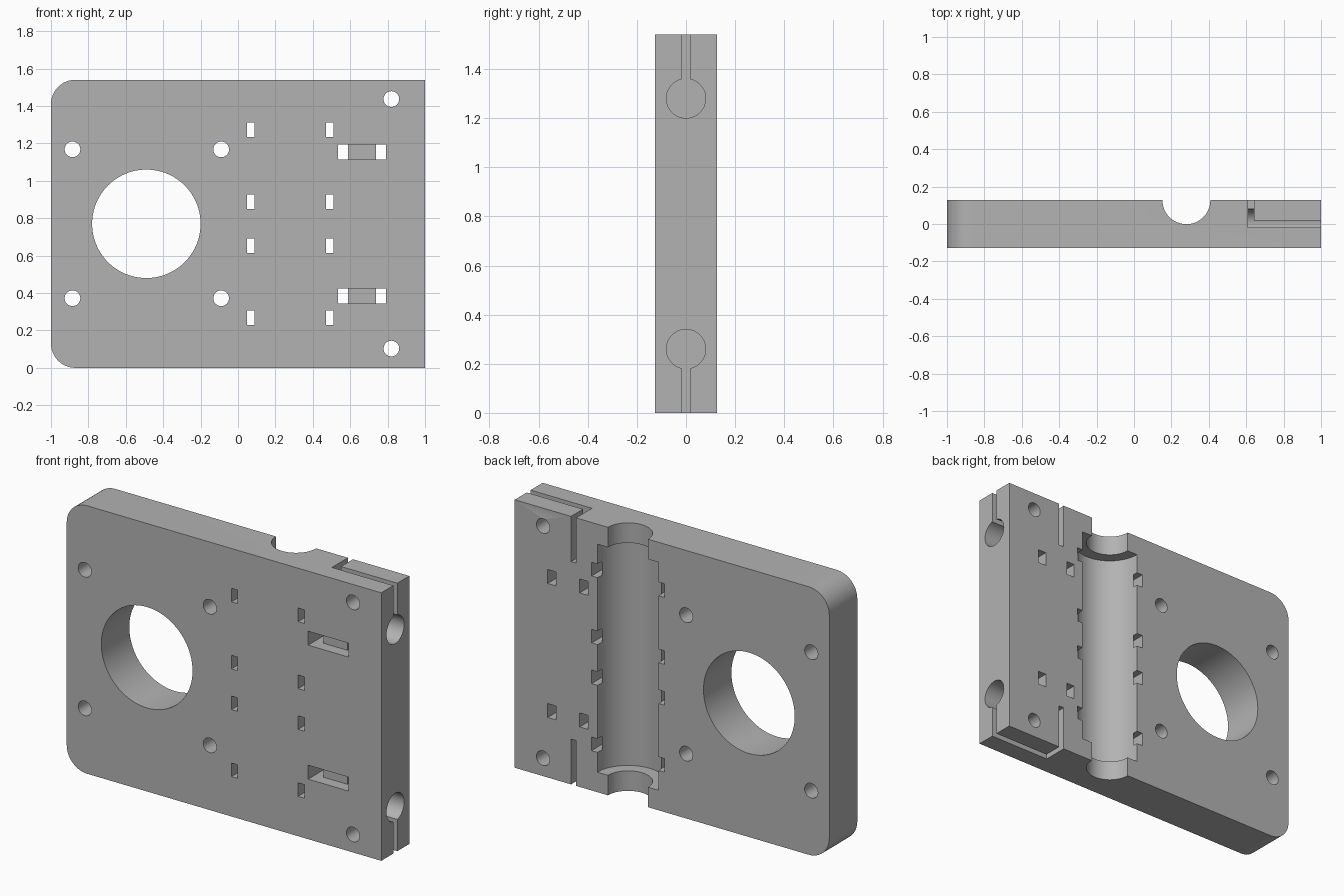
import bpy, bmesh, math
from mathutils import Matrix

if "Cube" in bpy.data.objects:
    bpy.data.objects.remove(bpy.data.objects["Cube"])

D = 0.127          # half thickness
H = 1.54           # height
MID = H / 2

grey = bpy.data.materials.new("neutral grey")
grey.use_nodes = True
grey.diffuse_color = (0.45, 0.45, 0.45, 1)
grey.node_tree.nodes["Principled BSDF"].inputs["Base Color"].default_value = (0.45, 0.45, 0.45, 1)


def finish(bm, name):
    bmesh.ops.recalc_face_normals(bm, faces=bm.faces)
    mesh = bpy.data.meshes.new(name)
    bm.to_mesh(mesh)
    bm.free()
    mesh.materials.append(grey)
    ob = bpy.data.objects.new(name, mesh)
    bpy.context.collection.objects.link(ob)
    return ob


def box(x0, x1, y0, y1, z0, z1, name="box_cutter"):
    bm = bmesh.new()
    bmesh.ops.create_cube(bm, size=1)
    bmesh.ops.scale(bm, vec=(x1 - x0, y1 - y0, z1 - z0), verts=bm.verts)
    bmesh.ops.translate(bm, vec=((x0 + x1) / 2, (y0 + y1) / 2, (z0 + z1) / 2), verts=bm.verts)
    return finish(bm, name)


def rod(centre, r, length, axis, segs=48):
    bm = bmesh.new()
    bmesh.ops.create_cone(bm, cap_ends=True, segments=segs, radius1=r, radius2=r, depth=length)
    turn = {"x": Matrix.Rotation(math.pi / 2, 4, "Y"),
            "y": Matrix.Rotation(math.pi / 2, 4, "X"), "z": Matrix.Identity(4)}[axis]
    bmesh.ops.transform(bm, matrix=Matrix.Translation(centre) @ turn, verts=bm.verts)
    return finish(bm, "round_cutter")


# Plate with two rounded corners on its right side
plate = box(-1, 1, -D, D, 0, H, "mounting_plate")
bm = bmesh.new()
bm.from_mesh(plate.data)
corners = [e for e in bm.edges if all(v.co.x < 0 for v in e.verts)
           and abs(e.verts[0].co.y - e.verts[1].co.y) > 0.1]
bmesh.ops.bevel(bm, geom=corners, offset=0.13, segments=12, profile=0.5, affect="EDGES")
bm.to_mesh(plate.data)
bm.free()

cutters = []

# Large opening and its four screw holes
cutters.append(rod((-0.49, 0, MID), 0.29, 1, "y", 96))
for x, dz in ((-0.885, 0.398), (-0.09, 0.398), (0.82, 0.667)):
    for s in (-1, 1):
        cutters.append(rod((x, 0, MID + s * dz), 0.042, 1, "y", 32))

# Bearing channel in the back, wider between the ends
cutters.append(rod((0.28, D, MID), 0.128, 2, "z", 64))
cutters.append(rod((0.28, D, MID), 0.195, 1.31, "z", 64))

# Small tie slots beside the channel
for x in (0.067, 0.491):
    for dz in (0.117, 0.502):
        for s in (-1, 1):
            z = MID + s * dz
            cutters.append(box(x - 0.02, x + 0.02, -1, 1, z - 0.039, z + 0.039))

for s in (-1, 1):
    # Clamp tie windows joined by a recess in the front
    z = MID + s * 0.385
    for x in (0.535, 0.738):
        cutters.append(box(x, x + 0.052, -1, 1, z - 0.04, z + 0.04))
    cutters.append(box(0.56, 0.76, -1, -D + 0.065, z - 0.04, z + 0.04))
    # Rod socket with its clamp slits
    z = MID + s * 0.51
    lo, hi = sorted((z, MID + s))
    cutters.append(rod((1.11, 0, z), 0.08, 1, "x"))
    cutters.append(box(0.61, 1.2, -0.018, 0.018, lo, hi))
    cutters.append(box(0.61, 0.642, -0.018, 1, lo, hi))

# Cut everything out of the plate
bpy.ops.object.select_all(action="DESELECT")
bpy.context.view_layer.objects.active = plate
plate.select_set(True)
for c in cutters:
    c.hide_render = True
    mod = plate.modifiers.new("cut", "BOOLEAN")
    mod.operation = "DIFFERENCE"
    mod.solver = "EXACT"
    mod.object = c
    bpy.ops.object.modifier_apply(modifier=mod.name)
    bpy.data.objects.remove(c)

bpy.ops.object.shade_smooth_by_angle(angle=math.radians(30))
